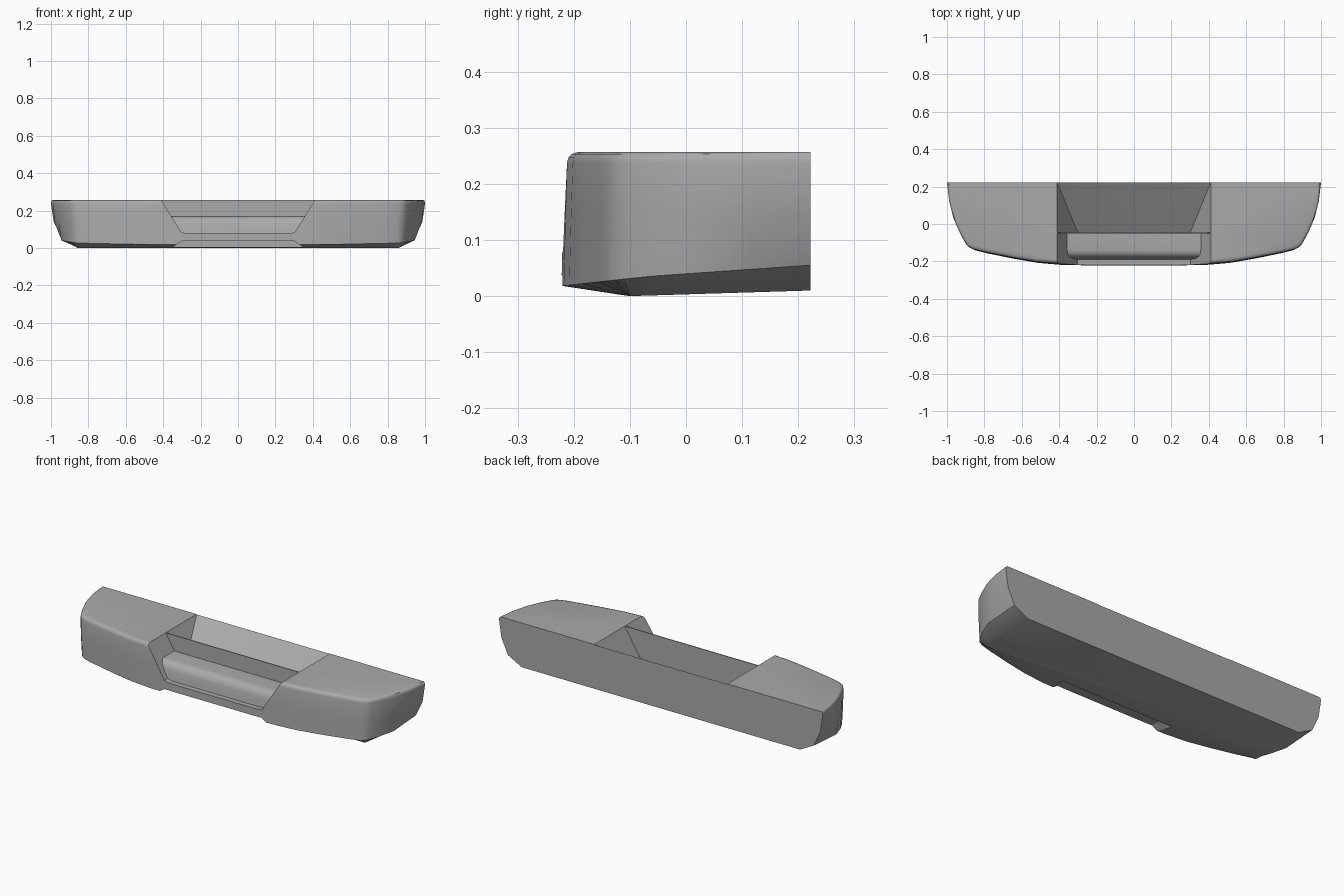
import bpy, bmesh, math

cube = bpy.data.objects.get("Cube")
if cube:
    bpy.data.objects.remove(cube, do_unlink=True)

grey = bpy.data.materials.new("plain grey")
grey.use_nodes = True
colour = (0.4, 0.4, 0.4, 1)
grey.diffuse_color = colour
grey.node_tree.nodes["Principled BSDF"].inputs["Base Color"].default_value = colour


def loft(name, rings):
    """Join equal rings of points into a closed solid."""
    bm = bmesh.new()
    loops = [[bm.verts.new(p) for p in ring] for ring in rings]
    n = len(loops[0])
    for a, b in zip(loops, loops[1:]):
        for i in range(n):
            j = (i + 1) % n
            bm.faces.new((a[i], a[j], b[j], b[i]))
    bm.faces.new(loops[0])
    bm.faces.new(loops[-1])
    bmesh.ops.recalc_face_normals(bm, faces=bm.faces)
    mesh = bpy.data.meshes.new(name)
    bm.to_mesh(mesh)
    bm.free()
    mesh.materials.append(grey)
    obj = bpy.data.objects.new(name, mesh)
    bpy.context.collection.objects.link(obj)
    return obj


def cut(target, cutter):
    cutter.hide_render = True
    mod = target.modifiers.new("cut", "BOOLEAN")
    mod.operation = "DIFFERENCE"
    mod.solver = "EXACT"
    mod.object = cutter
    bpy.ops.object.select_all(action="DESELECT")
    bpy.context.view_layer.objects.active = target
    target.select_set(True)
    bpy.ops.object.modifier_apply(modifier=mod.name)
    bpy.data.objects.remove(cutter, do_unlink=True)


# Plan outline of one half, from the back corner round to the front
BACK = 0.222
half = [(1, BACK), (.988, .12), (.965, .03), (.93, -.05), (.9, -.105), (.885, -.122),
        (.86, -.135), (.8, -.15), (.65, -.18), (.52, -.202), (.4, -.212), (.25, -.216)]


def ring(x_scale, x_max, z, inset=0.0, lean=0.0, y_min=-1.0):
    """Outline at one level; z may depend on y, and the back stays flat."""
    pts = []
    for x, y in half:
        x = min(x * x_scale, x_max) - inset * 0.5
        if y < BACK:
            y = max(y + inset * min(1, (BACK - y) / .3) - lean, y_min)
        pts.append((x, y, z(y) if callable(z) else z))
    return pts + [(-x, y, h) for x, y, h in reversed(pts)]


def lower_edge(y):
    return .035 + (y + .07) * (.069 if y > -.07 else .113)


def underside(y):
    return .01 * (y + .1) / .322


# Main body
body = loft("bumper_body", [
    ring(1, 1, .257, inset=.018),
    ring(1, 1, .253, inset=.007),
    ring(1, 1, .247, inset=.002),
    ring(1, 1, .237),
    ring(.995, .985, .14, lean=.003),
    ring(.985, .945, lower_edge, lean=.006),
    ring(.95, .86, underside, y_min=-.1),
])


# Sloping-sided opening: its floor follows a (y, z, corner) path
def slope(z):
    return .3 + .63 * (z - .08)


def opening(name, path):
    rings = []
    for y, z, corner in path:
        side = [(slope(.3), .3), (slope(z + corner), z + corner),
                (slope(z + corner * .3), z + corner * .3),
                (slope(z) - corner * 1.4, z)]
        rings.append([(x, y, h) for x, h in side] +
                     [(-x, y, h) for x, h in reversed(side)])
    return loft(name, rings)


# Front step with a rounded nose above the low front lip
cut(body, opening("step_cutter", [
    (-.3, .078, .02), (-.191, .078, .02), (-.187, .1, .012), (-.183, .13, .006),
    (-.174, .153, .003), (-.158, .167, .002), (-.14, .17, .002), (-.051, .17, .002)]))

# Ramp behind the thin upright wall
cut(body, opening("ramp_cutter", [(-.046, .08, .002), (.24, .267, .002)]))

# Shallow notch under the front lip
profile = [(.36, -.02), (.34, .012), (.3, .037)]
profile += [(-x, z) for x, z in reversed(profile)]
cut(body, loft("notch_cutter", [[(x, y, z) for x, z in profile] for y in (-.3, -.125)]))

# Smooth shading with crisp edges
bpy.ops.object.select_all(action="DESELECT")
bpy.context.view_layer.objects.active = body
body.select_set(True)
bpy.ops.object.shade_smooth_by_angle(angle=math.radians(32))
